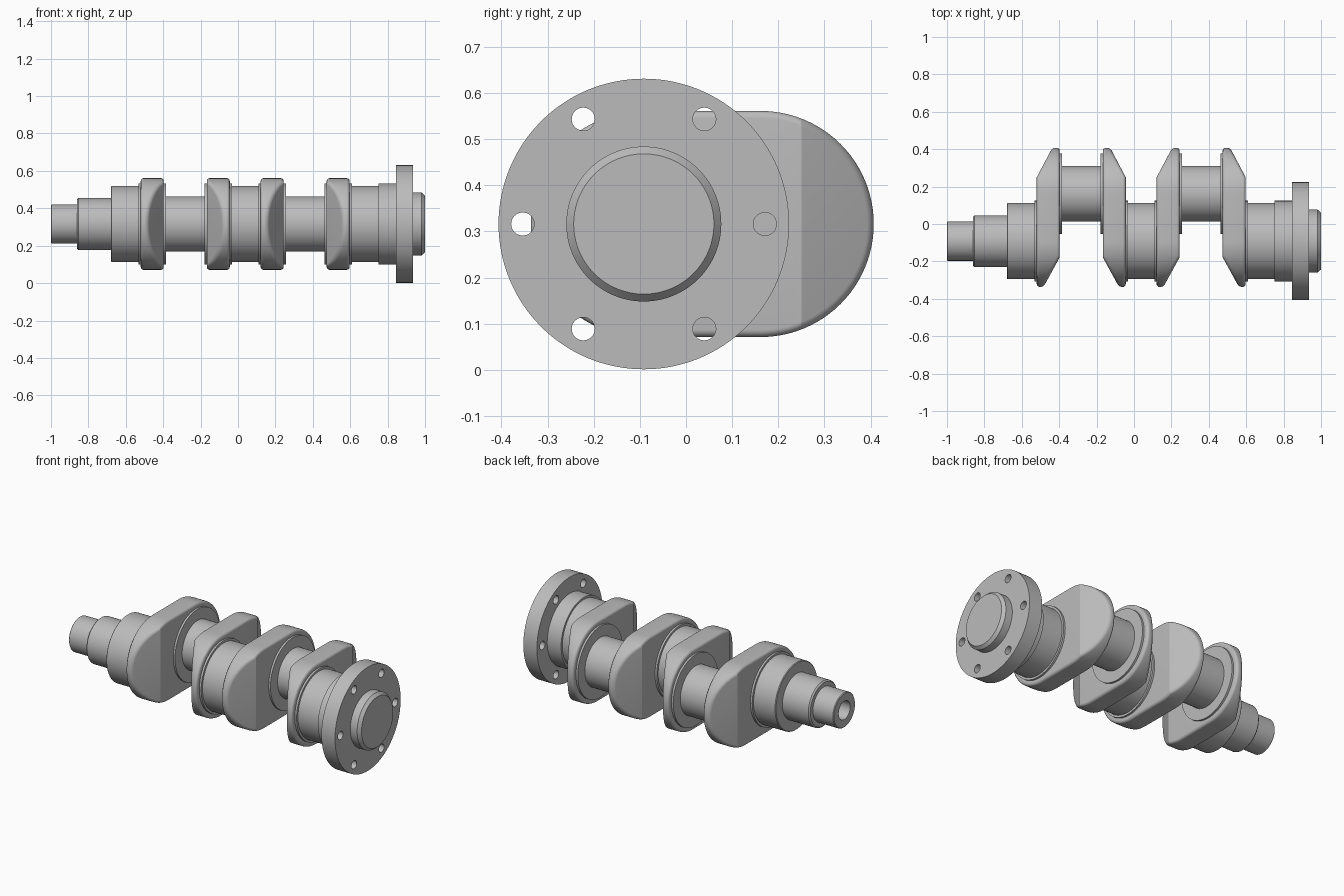
import bpy, bmesh, math
from mathutils import Matrix, Vector

if "Cube" in bpy.data.objects:
    bpy.data.objects.remove(bpy.data.objects["Cube"], do_unlink=True)

MAIN_Y, PIN_Y, AXIS_Z = -0.0915, 0.162, 0.316
WEB_R, WEB_T = 0.245, 0.123
COLLAR_R, COLLAR_T = 0.216, 0.012
MAIN_R, PIN_R = 0.203, 0.148

steel = bpy.data.materials.new("steel grey")
steel.use_nodes = True
grey = (0.5, 0.5, 0.5, 1)
steel.diffuse_color = grey
steel.node_tree.nodes["Principled BSDF"].inputs["Base Color"].default_value = grey


def finish(bm, name):
    bmesh.ops.recalc_face_normals(bm, faces=bm.faces[:])
    mesh = bpy.data.meshes.new(name)
    bm.to_mesh(mesh)
    bm.free()
    mesh.materials.append(steel)
    ob = bpy.data.objects.new(name, mesh)
    bpy.context.collection.objects.link(ob)
    return ob


def smooth(ob):
    bpy.ops.object.select_all(action='DESELECT')
    ob.select_set(True)
    bpy.context.view_layer.objects.active = ob
    bpy.ops.object.shade_smooth_by_angle(angle=math.radians(20))


def lathe(name, profile, y, segments=96):
    """Turn an (x, radius) profile about a lengthwise axis and cap its ends."""
    bm = bmesh.new()
    rings = []
    for x, r in profile:
        ring = []
        for i in range(segments):
            a = math.tau * i / segments
            ring.append(bm.verts.new((x, y + r * math.cos(a), AXIS_Z + r * math.sin(a))))
        rings.append(ring)
    for a, b in zip(rings, rings[1:]):
        for i in range(segments):
            j = (i + 1) % segments
            bm.faces.new((a[i], a[j], b[j], b[i]))
    bm.faces.new(rings[0])
    bm.faces.new(rings[-1])
    return finish(bm, name)


def web(name, x0, flip):
    """Stadium plate with one slanted relief at each end and filleted rims."""
    bm = bmesh.new()
    n = 48
    outline = []
    for centre, start in ((PIN_Y, -math.pi / 2), (MAIN_Y, math.pi / 2)):
        for i in range(n + 1):
            a = start + math.pi * i / n
            outline.append((centre + WEB_R * math.cos(a), AXIS_Z + WEB_R * math.sin(a)))
    base = bm.faces.new([bm.verts.new((0, y, z)) for y, z in outline])
    top = bmesh.ops.extrude_face_region(bm, geom=[base])["geom"]
    bmesh.ops.translate(bm, vec=(WEB_T, 0, 0),
                        verts=[v for v in top if isinstance(v, bmesh.types.BMVert)])
    # slanted reliefs
    cuts = (((0, 0.25, 0), (-0.155, 0.082, 0)),
            ((WEB_T, -0.178, 0), (0.155, -0.085, 0)))
    for point, normal in cuts:
        geom = bm.verts[:] + bm.edges[:] + bm.faces[:]
        cut = bmesh.ops.bisect_plane(bm, geom=geom, plane_co=point,
                                     plane_no=Vector(normal).normalized(), clear_outer=True)
        edges = [e for e in cut["geom_cut"] if isinstance(e, bmesh.types.BMEdge)]
        bmesh.ops.holes_fill(bm, edges=[e for e in edges if e.is_boundary], sides=0)
    bmesh.ops.recalc_face_normals(bm, faces=bm.faces[:])
    # rim fillets
    rim = [e for e in bm.edges if len(e.link_faces) == 2 and
           sum(abs(f.normal.x) > 0.3 for f in e.link_faces) == 1]
    bmesh.ops.bevel(bm, geom=rim, offset=0.016, segments=6, profile=0.5,
                    affect='EDGES', clamp_overlap=False)
    if flip:
        bmesh.ops.transform(bm, verts=bm.verts[:],
                            matrix=Matrix.Translation((WEB_T, 0, 0)) @ Matrix.Scale(-1, 4, (1, 0, 0)))
    bmesh.ops.translate(bm, verts=bm.verts[:], vec=(x0, 0, 0))
    smooth(finish(bm, name))


def journal(name, x0, x1, r, y):
    """Cylinder between two webs, with a thin shoulder at each end."""
    a, b = x0 + COLLAR_T, x1 - COLLAR_T
    smooth(lathe(name, [(x0, COLLAR_R), (a, COLLAR_R), (a, r),
                        (b, r), (b, COLLAR_R), (x1, COLLAR_R)], y))


# webs, in mirrored pairs around each crank pin
web_x = (-0.52, -0.167, 0.121, 0.474)
for i, x in enumerate(web_x):
    web(f"crank_web_{i + 1}", x, i % 2 == 1)

# crank pins and centre journal
for i in (0, 2):
    journal(f"crank_pin_{i // 2 + 1}", web_x[i] + WEB_T, web_x[i + 1], PIN_R, PIN_Y)
journal("centre_journal", web_x[1] + WEB_T, web_x[2], MAIN_R, MAIN_Y)

# stepped nose with a bore in its end
c = 0.008
smooth(lathe("stepped_nose", [
    (-0.82, 0.05), (-1, 0.055), (-1, 0.105 - c / 2), (-1 + c / 2, 0.105), (-0.862, 0.105),
    (-0.862, 0.138 - c), (-0.862 + c, 0.138), (-0.68, 0.138),
    (-0.68, MAIN_R - c / 2), (-0.68 + c / 2, MAIN_R), (-0.52 - COLLAR_T, MAIN_R),
    (-0.52 - COLLAR_T, COLLAR_R), (-0.52, COLLAR_R)], MAIN_Y))

# rear journal, flange and boss
rear_x = web_x[3] + WEB_T
flange = lathe("rear_flange", [
    (rear_x, COLLAR_R), (rear_x + COLLAR_T, COLLAR_R), (rear_x + COLLAR_T, MAIN_R),
    (0.752, MAIN_R), (0.752, COLLAR_R), (0.845, COLLAR_R), (0.845, 0.315),
    (0.936, 0.315), (0.936, 0.168), (0.982, 0.168), (1, 0.152)], MAIN_Y, 128)

# six bolt holes
bm = bmesh.new()
for i in range(6):
    a = math.tau * i / 6
    place = Matrix.Translation((0.89, MAIN_Y + 0.2625 * math.cos(a), AXIS_Z + 0.2625 * math.sin(a)))
    bmesh.ops.create_cone(bm, cap_ends=True, segments=32, radius1=0.025, radius2=0.025, depth=0.2,
                          matrix=place @ Matrix.Rotation(math.pi / 2, 4, 'Y'))
cutter = finish(bm, "bolt_hole_cutter")
cutter.hide_render = True
mod = flange.modifiers.new("bolt_holes", 'BOOLEAN')
mod.operation, mod.solver, mod.object = 'DIFFERENCE', 'EXACT', cutter
bpy.context.view_layer.objects.active = flange
bpy.ops.object.modifier_apply(modifier=mod.name)
bpy.data.objects.remove(cutter, do_unlink=True)
smooth(flange)
